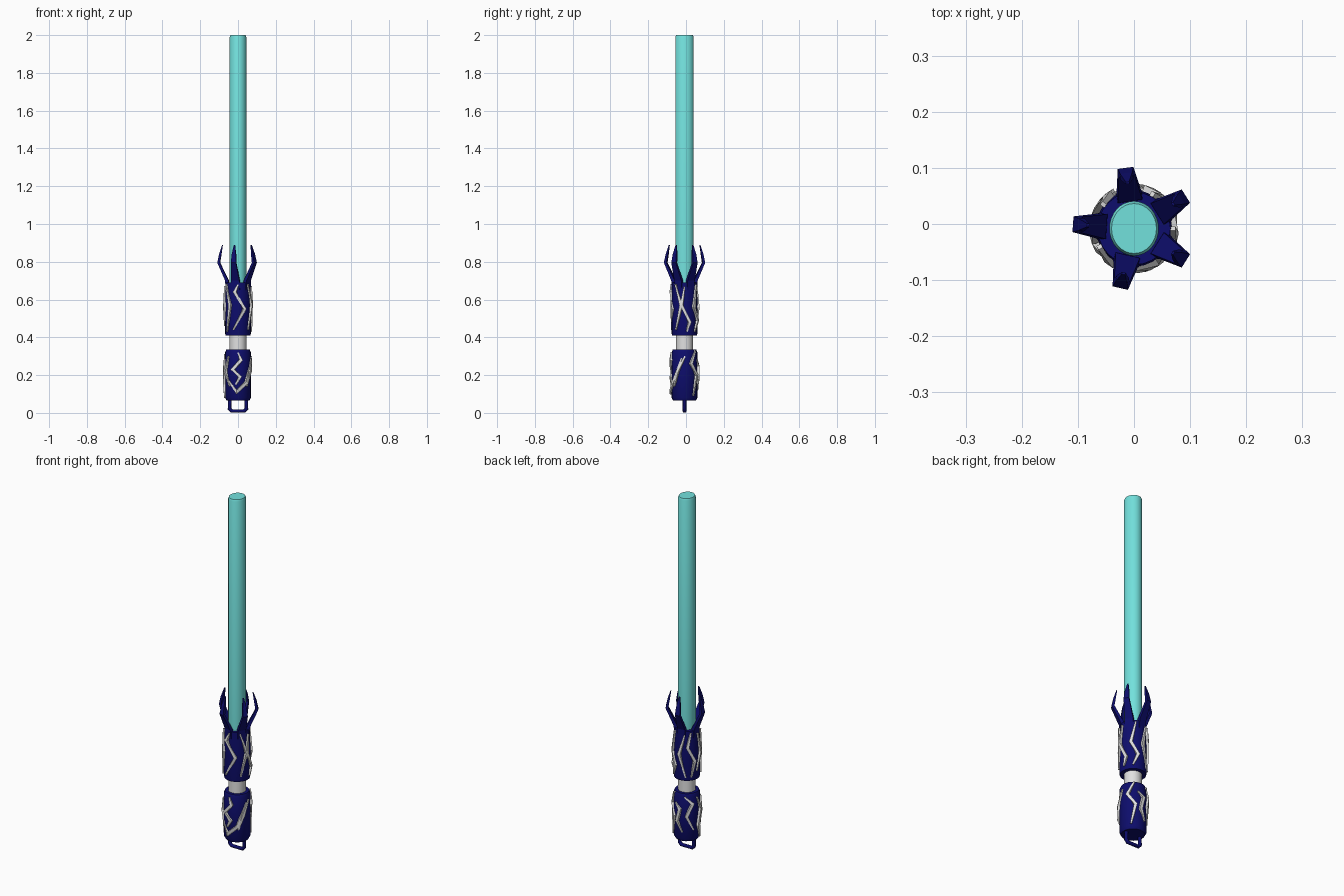
import bpy
import bmesh
import math
from mathutils import Vector

cube = bpy.data.objects.get("Cube")
if cube:
    bpy.data.objects.remove(cube)

CENTRE_Y = -0.008


def make_material(name, colour):
    material = bpy.data.materials.new(name)
    material.use_nodes = True
    material.diffuse_color = (*colour, 1)
    shader = material.node_tree.nodes["Principled BSDF"]
    shader.inputs["Base Color"].default_value = (*colour, 1)
    return material


NAVY = make_material("navy blue", (0.004, 0.004, 0.15))
CYAN = make_material("bright cyan", (0.17, 0.75, 0.72))
WHITE = make_material("white", (0.75, 0.75, 0.75))


def around(radius, degrees, z):
    """Point on the handle, turned from the front towards the left side."""
    turn = math.radians(degrees)
    return Vector((radius * math.sin(turn), CENTRE_Y - radius * math.cos(turn), z))


def finish(bm, name, material, smooth=True):
    bmesh.ops.recalc_face_normals(bm, faces=bm.faces)
    mesh = bpy.data.meshes.new(name)
    bm.to_mesh(mesh)
    bm.free()
    mesh.materials.append(material)
    obj = bpy.data.objects.new(name, mesh)
    bpy.context.collection.objects.link(obj)
    if smooth:
        bpy.ops.object.select_all(action="DESELECT")
        obj.select_set(True)
        bpy.context.view_layer.objects.active = obj
        bpy.ops.object.shade_smooth_by_angle(angle=math.radians(35))
    return obj


def loft(rings, name, material, smooth=True):
    """Skin a row of closed rings and cap both ends."""
    bm = bmesh.new()
    loops = [[bm.verts.new(p) for p in ring] for ring in rings]
    for low, high in zip(loops, loops[1:]):
        for i in range(len(low)):
            j = (i + 1) % len(low)
            bm.faces.new((low[i], low[j], high[j], high[i]))
    bm.faces.new(loops[0])
    bm.faces.new(loops[-1])
    return finish(bm, name, material, smooth)


def turned(profile, name, material, sides=24, stretch=1.0):
    rings = []
    for radius, z in profile:
        ring = [around(radius, 360 * i / sides, z) for i in range(sides)]
        for p in ring:
            p.y = CENTRE_Y + (p.y - CENTRE_Y) * stretch
        rings.append(ring)
    return loft(rings, name, material)


# Blade, neck and the two grip sleeves
turned([(0.044, 0.66), (0.044, 1.99), (0.04, 2.0)], "blade", CYAN, 32, 1.11)
turned([(0.045, 0.3), (0.045, 0.44)], "neck", WHITE)
turned([(0.06, 0.065), (0.068, 0.08), (0.068, 0.32), (0.062, 0.335)],
       "lower_grip", NAVY)
turned([(0.066, 0.41), (0.068, 0.42), (0.068, 0.6), (0.065, 0.69)],
       "upper_grip", NAVY)


# Claws: bent, tapering bars around the blade
def claw(degrees, name):
    path = [(0.056, 0.65, 0.024, 0.008), (0.058, 0.7, 0.022, 0.009),
            (0.102, 0.795, 0.014, 0.007), (0.094, 0.84, 0.011, 0.006),
            (0.082, 0.89, 0.003, 0.002)]
    turn = math.radians(degrees)
    side = Vector((math.cos(turn), math.sin(turn), 0))
    rings = []
    for radius, z, half, depth in path:
        inner, outer = around(radius - depth, degrees, z), around(radius + depth, degrees, z)
        rings.append([inner - side * half, outer - side * half,
                      outer + side * half, inner + side * half])
    loft(rings, name, NAVY, smooth=False)


for number, degrees in enumerate((-13, 58, 122, 188, 266), 1):
    claw(degrees, f"claw_{number}")


# Raised zigzag bolts wrapped on the grips: (degrees, height in hundredths)
def bolt(points, name, half=0.009):
    flat = [Vector((math.radians(d) * 0.07, z / 100)) for d, z in points]
    rings = []
    last = len(flat) - 1
    for i, p in enumerate(flat):
        before = (p - flat[i - 1]).normalized() if i else None
        after = (flat[i + 1] - p).normalized() if i < last else None
        along = ((before or after) + (after or before)).normalized()
        across = Vector((-along.y, along.x))
        mitre = 1 / max(0.6, abs(along.dot(after or before)))
        width = half * mitre * (0.5 if i in (0, last) else 1)
        lift = 0.074 if i in (0, last) else 0.08
        ring = []
        for offset, radius in ((-1, 0.06), (-0.8, lift), (0.8, lift), (1, 0.06)):
            q = p + across * width * offset
            ring.append(around(radius, math.degrees(q.x / 0.07), q.y))
        rings.append(ring)
    loft(rings, name, WHITE, smooth=False)


upper_bolts = [
    [(0, 68), (-14, 64), (28, 55), (-20, 44)],
    [(-62, 68), (-35, 57), (-55, 43)],
    [(48, 68), (76, 57), (50, 44)],
    [(90, 67), (78, 57), (112, 48), (100, 43)],
    [(152, 68), (132, 56), (160, 49), (140, 43)],
    [(205, 67), (182, 56), (210, 43)],
    [(232, 68), (218, 60), (248, 52), (234, 43)],
    [(268, 67), (285, 56), (262, 46)],
]
lower_bolts = [
    [(0, 32), (12, 28), (-22, 23), (8, 19), (-10, 15)],
    [(78, 29), (36, 16), (-6, 11), (-42, 17)],
    [(92, 30), (60, 22), (40, 14)],
    [(145, 33), (118, 26), (150, 20), (132, 9)],
    [(160, 28), (185, 25), (172, 18), (195, 12)],
    [(205, 32), (238, 28), (214, 21), (244, 13)],
    [(262, 31), (285, 24), (268, 15), (282, 8)],
    [(315, 30), (296, 22), (322, 14)],
]
for part, bolts in (("upper", upper_bolts), ("lower", lower_bolts)):
    for number, points in enumerate(bolts, 1):
        bolt(points, f"{part}_bolt_{number}")

# Hanging loop under the grip
half_loop = [(0.043, 0.08), (0.045, 0.022), (0.034, 0.01)]
outline = half_loop + [(-x, z) for x, z in reversed(half_loop)]
curve = bpy.data.curves.new("hanging_loop", "CURVE")
curve.dimensions = "3D"
curve.bevel_depth = 0.01
curve.bevel_resolution = 2
spline = curve.splines.new("POLY")
spline.points.add(len(outline) - 1)
for point, (x, z) in zip(spline.points, outline):
    point.co = (x, CENTRE_Y, z, 1)
curve.materials.append(NAVY)
loop = bpy.data.objects.new("hanging_loop", curve)
bpy.context.collection.objects.link(loop)
bpy.ops.object.select_all(action="DESELECT")
loop.select_set(True)
bpy.context.view_layer.objects.active = loop
bpy.ops.object.convert(target="MESH")
